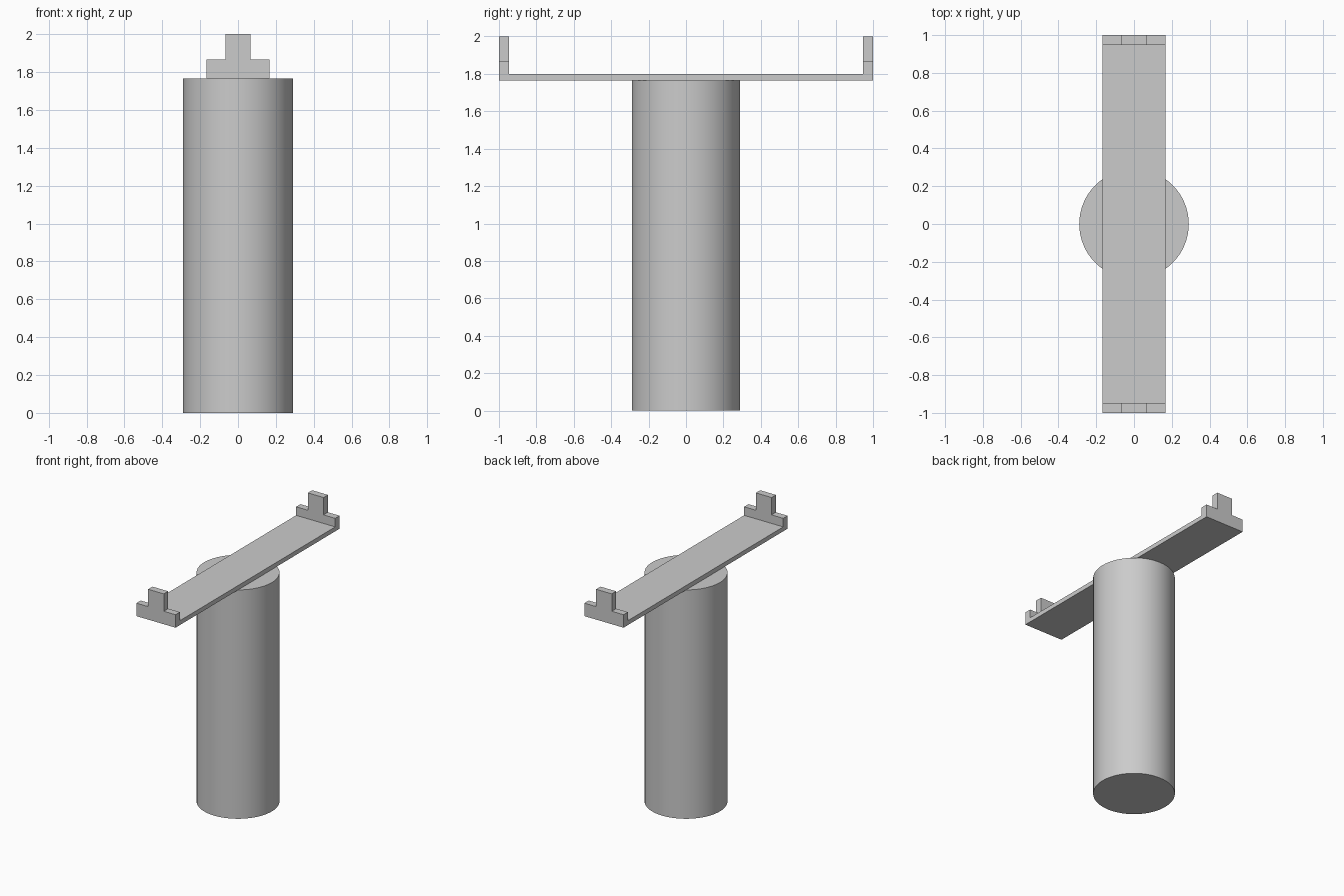
import bpy
import bmesh

cube = bpy.data.objects.get("Cube")
if cube:
    bpy.data.objects.remove(cube, do_unlink=True)

# Main dimensions
RADIUS, POST_TOP, PLATE_TOP = 0.29, 1.766, 1.80
HALF_WIDTH, HALF_TAB = 0.167, 0.067
SHOULDER, TOP, WALL = 1.866, 2.0, 0.053

grey = bpy.data.materials.new("plain grey")
grey.use_nodes = True
colour = (0.6, 0.6, 0.6, 1)
grey.diffuse_color = colour
grey.node_tree.nodes["Principled BSDF"].inputs["Base Color"].default_value = colour


def add_prism(name, outline, y_start, depth):
    """Extrude an x-z outline along y."""
    bm = bmesh.new()
    face = bm.faces.new([bm.verts.new((x, y_start, z)) for x, z in outline])
    extruded = bmesh.ops.extrude_face_region(bm, geom=[face])["geom"]
    verts = [v for v in extruded if isinstance(v, bmesh.types.BMVert)]
    bmesh.ops.translate(bm, verts=verts, vec=(0, depth, 0))
    bmesh.ops.recalc_face_normals(bm, faces=bm.faces)
    mesh = bpy.data.meshes.new(name)
    bm.to_mesh(mesh)
    bm.free()
    obj = bpy.data.objects.new(name, mesh)
    bpy.context.collection.objects.link(obj)
    mesh.materials.append(grey)
    return obj


# Round post
bpy.ops.mesh.primitive_cylinder_add(vertices=64, radius=RADIUS, depth=POST_TOP,
                                    location=(0, 0, POST_TOP / 2))
post = bpy.context.object
post.name = "post"
post.data.materials.append(grey)
bpy.ops.object.shade_smooth_by_angle()

# Long flat crossbar between the end walls
half_length = 1 - WALL
bar = [(-HALF_WIDTH, POST_TOP), (HALF_WIDTH, POST_TOP),
       (HALF_WIDTH, PLATE_TOP), (-HALF_WIDTH, PLATE_TOP)]
add_prism("crossbar", bar, -half_length, 2 * half_length)

# Stepped end walls, each with a raised centre tab
right_half = [(HALF_WIDTH, POST_TOP), (HALF_WIDTH, SHOULDER),
              (HALF_TAB, SHOULDER), (HALF_TAB, TOP)]
stepped = right_half + [(-x, z) for x, z in reversed(right_half)]
add_prism("front_end_wall", stepped, -1, WALL)
add_prism("back_end_wall", stepped, half_length, WALL)
